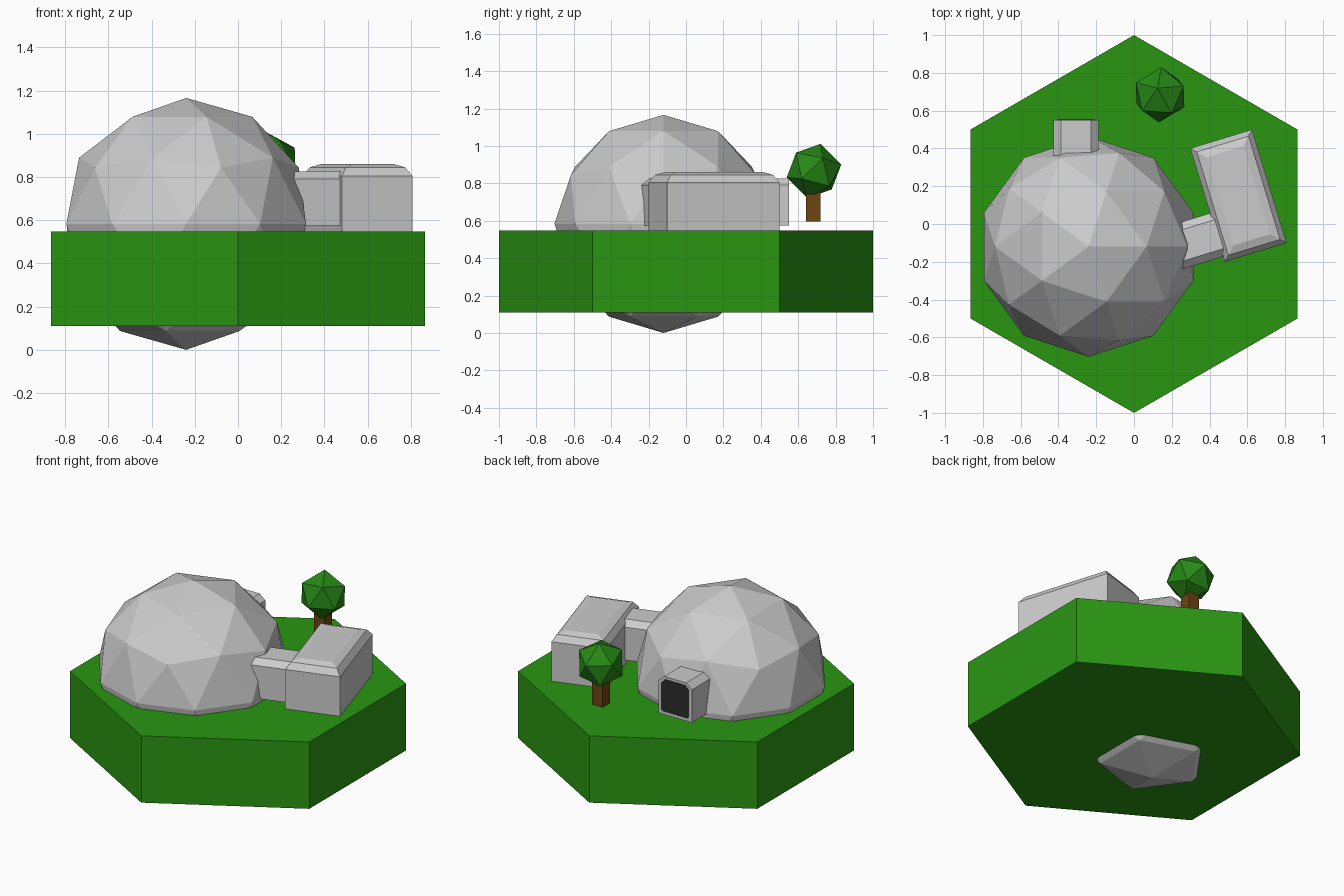
import bpy, bmesh, math
from mathutils import Matrix, Vector

if "Cube" in bpy.data.objects:
    bpy.data.objects.remove(bpy.data.objects["Cube"])


def material(name, rgb):
    m = bpy.data.materials.new(name)
    m.diffuse_color = (*rgb, 1)
    m.use_nodes = True
    m.node_tree.nodes["Principled BSDF"].inputs["Base Color"].default_value = m.diffuse_color
    return m


def add(name, bm, matrix=Matrix(), mat=None):
    bmesh.ops.recalc_face_normals(bm, faces=bm.faces)
    me = bpy.data.meshes.new(name)
    bm.to_mesh(me)
    bm.free()
    ob = bpy.data.objects.new(name, me)
    ob.matrix_world = matrix
    bpy.context.collection.objects.link(ob)
    if mat:
        me.materials.append(mat)
    return ob


def loft(name, rings, matrix=Matrix(), mat=None):
    """Bridge equal-length rings of points and cap both ends."""
    bm = bmesh.new()
    vs = [[bm.verts.new(p) for p in ring] for ring in rings]
    n = len(vs[0])
    for a, b in zip(vs, vs[1:]):
        for i in range(n):
            j = (i + 1) % n
            bm.faces.new((a[i], a[j], b[j], b[i]))
    bm.faces.new(vs[0])
    bm.faces.new(vs[-1])
    return add(name, bm, matrix, mat)


def rect(hx, hy, z):
    return [(-hx, -hy, z), (hx, -hy, z), (hx, hy, z), (-hx, hy, z)]


def icosphere(name, subdivisions, radius, matrix, mat=None):
    bm = bmesh.new()
    bmesh.ops.create_icosphere(bm, subdivisions=subdivisions, radius=radius)
    return add(name, bm, matrix, mat)


def tunnel(name, x0, x1, matrix):
    """Passage along local x with chamfered upper edges."""
    half = [(0.12, 0.575), (0.12, 0.79), (0.08, 0.825)]
    prof = half + [(-y, z) for y, z in reversed(half)]
    return loft(name, [[(x, y, z) for y, z in prof] for x in (x0, x1)], matrix)


green = material("grass", (0.023, 0.305, 0.006))
leaf = material("leaf", (0.02, 0.25, 0.008))
brown = material("bark", (0.15, 0.06, 0.005))
dark = material("dark_opening", (0.025, 0.025, 0.025))

# Hexagonal ground tile
hexagon = [(math.sin(i * math.pi / 3), math.cos(i * math.pi / 3)) for i in range(6)]
loft("ground", [[(x, y, z) for x, y in hexagon] for z in (0.11, 0.547)], mat=green)

# Faceted dome, poking through the ground
icosphere("dome", 2, 0.583, Matrix.Translation((-0.24, -0.12, 0.583)))

# Side building with stepped bevelled roof, and its passage to the dome
turn = Matrix.Translation((0.553, 0.15, 0)) @ Matrix.Rotation(math.radians(17), 4, 'Z')
steps = [(0.0, 0.54), (0.0, 0.805), (0.028, 0.845), (0.07, 0.86)]
loft("side_building", [rect(0.171 - d, 0.314 - d, z) for d, z in steps], turn)
tunnel("passage", -0.45, -0.1, turn @ Matrix.Translation((0, -0.165, 0)))

# Entrance at the back with dark opening
entry = Matrix.Translation((-0.307, 0, 0)) @ Matrix.Rotation(math.pi / 2, 4, 'Z')
tunnel("entrance", 0.2, 0.55, entry)
door = [(-0.1, 0.605), (-0.09, 0.595), (0.09, 0.595), (0.1, 0.605),
        (0.1, 0.78), (0.073, 0.808), (-0.073, 0.808), (-0.1, 0.78)]
loft("entrance_opening", [[(x, y, z) for y, z in door] for x in (0.54, 0.552)],
     entry, dark)

# Tree
loft("tree_trunk", [rect(0.038, 0.038, z) for z in (0.597, 0.8)],
     Matrix.Translation((0.138, 0.68, 0)), brown)
lean = Vector((0, 0, 1)).rotation_difference(Vector((-0.09, 0.235, 0.967)))
icosphere("tree_crown", 1, 0.15, Matrix.Translation((0.138, 0.684, 0.866))
          @ lean.to_matrix().to_4x4() @ Matrix.Rotation(math.radians(13), 4, 'Z'), leaf)
